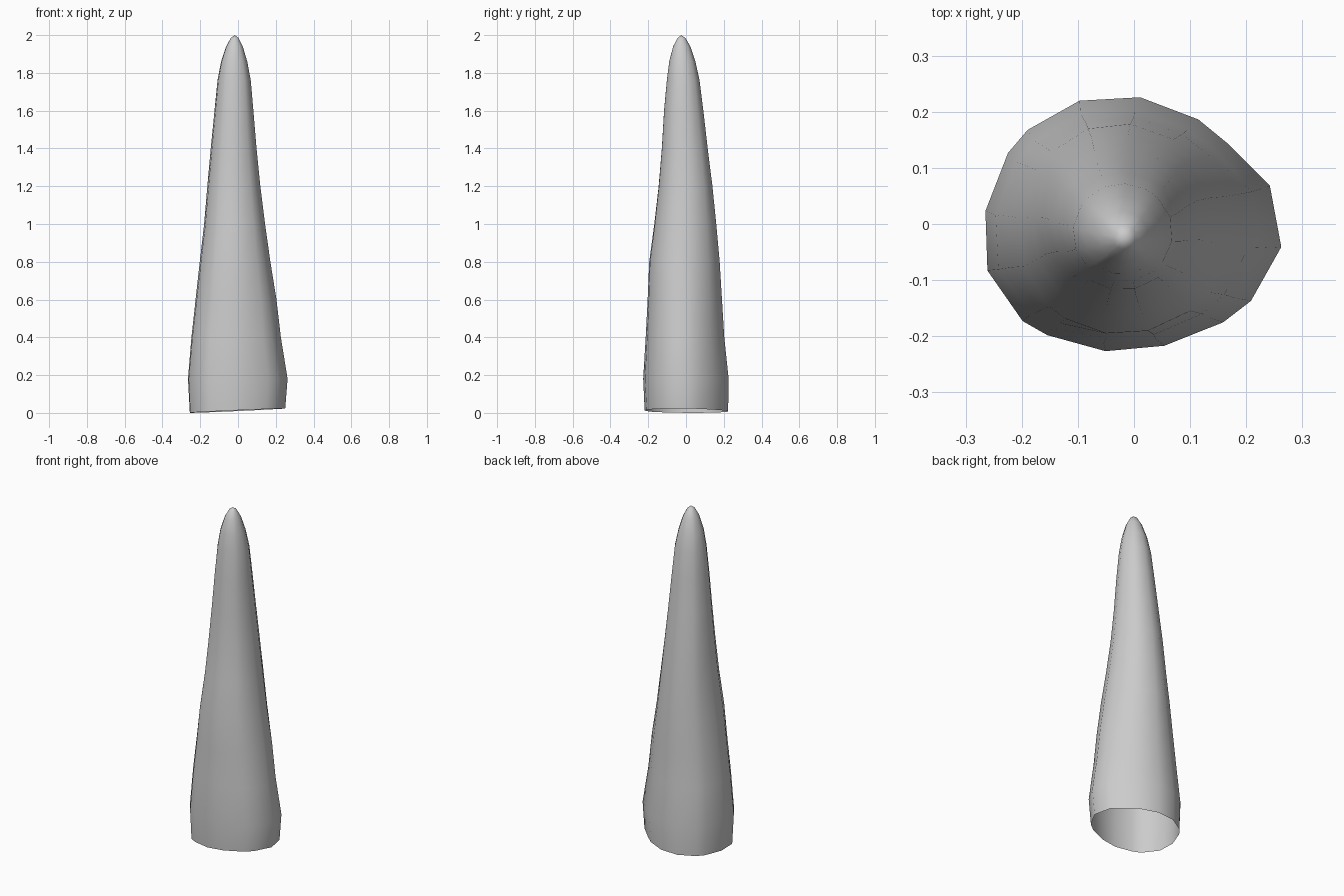
import bpy, bmesh, math

# Irregular cross-section at the widest level, counter-clockwise
OUTLINE = [(0.265, -0.04), (0.243, 0.07), (0.165, 0.145), (0.115, 0.188),
           (0.012, 0.23), (-0.097, 0.225), (-0.19, 0.172), (-0.225, 0.13),
           (-0.265, 0.025), (-0.263, -0.083), (-0.2, -0.175), (-0.155, -0.2),
           (-0.05, -0.228), (0.055, -0.217), (0.16, -0.175), (0.21, -0.137)]

# Silhouette: z, left x, right x, front y, back y
LEVELS = [(0.012, -0.255, 0.25, -0.22, 0.222),
          (0.18, -0.265, 0.263, -0.228, 0.225),
          (0.4, -0.247, 0.228, -0.215, 0.202),
          (0.6, -0.225, 0.205, -0.205, 0.19),
          (0.8, -0.203, 0.173, -0.197, 0.178),
          (1.0, -0.18, 0.145, -0.17, 0.16),
          (1.2, -0.163, 0.12, -0.147, 0.14),
          (1.4, -0.145, 0.1, -0.13, 0.115),
          (1.6, -0.125, 0.083, -0.118, 0.092),
          (1.76, -0.109, 0.069, -0.103, 0.072),
          (1.86, -0.09, 0.05, -0.09, 0.05),
          (1.94, -0.063, 0.026, -0.069, 0.023),
          (1.985, -0.038, 0.003, -0.045, -0.003)]
TIP = (-0.017, -0.025, 2.0)


def make_ring(bm, z, x0, x1, y0, y1, tilt):
    """One level of the spike, rounder towards the top."""
    cx, cy, rx, ry = (x0 + x1) / 2, (y0 + y1) / 2, (x1 - x0) / 2, (y1 - y0) / 2
    blend = min(1.0, z / 1.4)
    ring = []
    for px, py in OUTLINE:
        u, v = px / 0.265, py / 0.229
        a = math.atan2(v, u)
        u += (math.cos(a) - u) * blend
        v += (math.sin(a) - v) * blend
        x, y = cx + rx * u, cy + ry * v
        ring.append(bm.verts.new((x, y, z + tilt * (0.045 * x - 0.01 * y))))
    return ring


# Tapered rocky spike, open underneath
bm = bmesh.new()
rings = [make_ring(bm, *lv, tilt=1 if i == 0 else 0) for i, lv in enumerate(LEVELS)]
n = len(OUTLINE)
for lower, upper in zip(rings, rings[1:]):
    for i in range(n):
        j = (i + 1) % n
        bm.faces.new((lower[i], lower[j], upper[j], upper[i]))

# Rounded tip
tip = bm.verts.new(TIP)
for i in range(n):
    bm.faces.new((rings[-1][i], rings[-1][(i + 1) % n], tip))
for f in bm.faces:
    f.smooth = True

mesh = bpy.data.meshes.new("spike")
bm.to_mesh(mesh)
bm.free()
spike = bpy.data.objects.new("spike", mesh)
bpy.context.collection.objects.link(spike)
